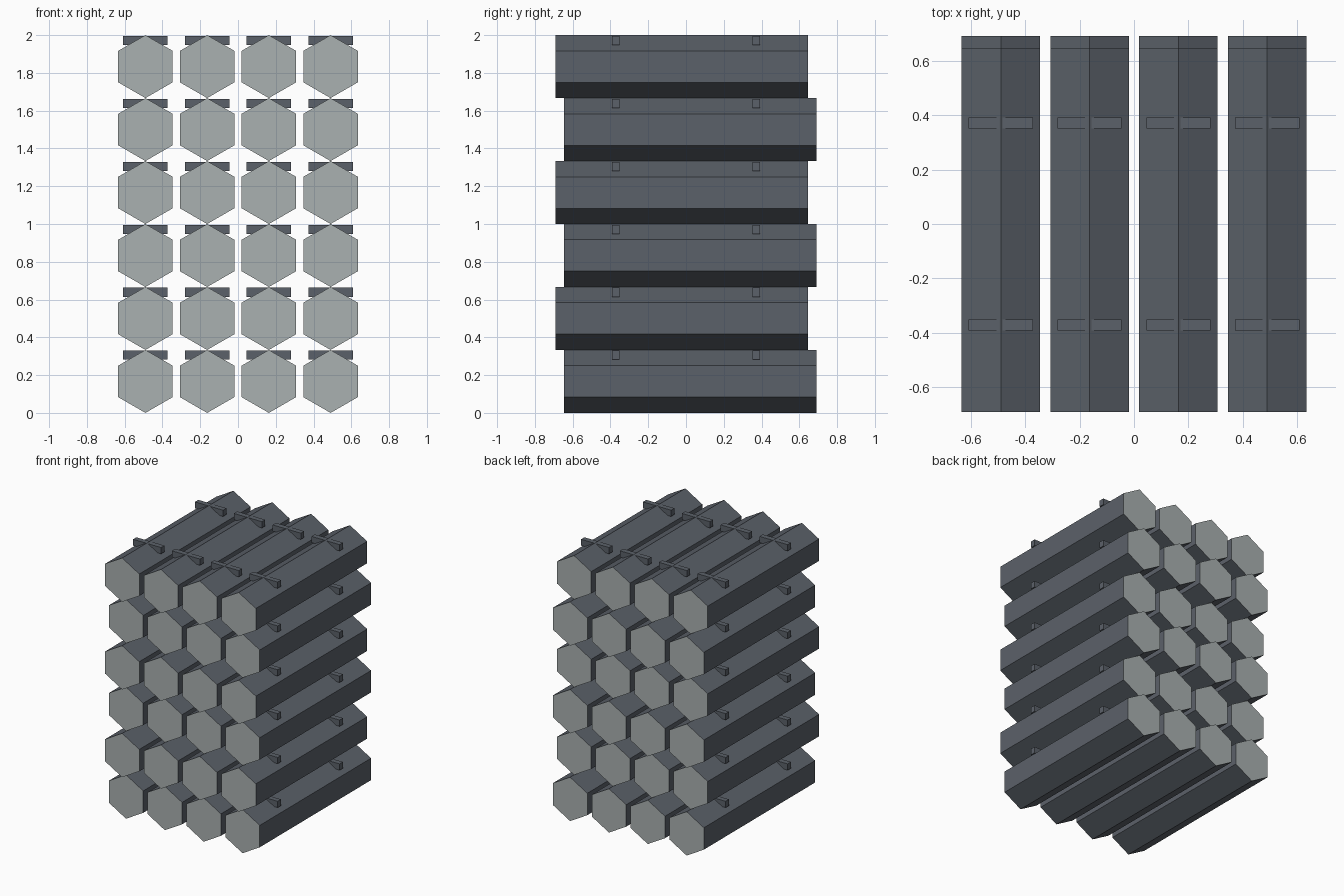
import bpy
import bmesh
from math import sin, cos, pi
from mathutils import Vector

ROWS, COLUMNS = 6, 4
RADIUS = 1 / 6          # point-to-point radius of a hexagonal bar
PITCH = 0.3267          # sideways distance between bars
LENGTH = 1.337
SHIFT = 0.0235          # alternate rows slide forward and back

if "Cube" in bpy.data.objects:
    bpy.data.objects.remove(bpy.data.objects["Cube"], do_unlink=True)


def make_material(name, color):
    mat = bpy.data.materials.new(name)
    mat.use_nodes = True
    mat.diffuse_color = color
    mat.node_tree.nodes["Principled BSDF"].inputs["Base Color"].default_value = color
    return mat


dark_grey = make_material("dark slate grey", (0.105, 0.120, 0.142, 1))
pale_grey = make_material("pale grey", (0.40, 0.44, 0.44, 1))


def finish(bm, name, materials):
    bmesh.ops.recalc_face_normals(bm, faces=bm.faces)
    mesh = bpy.data.meshes.new(name)
    bm.to_mesh(mesh)
    bm.free()
    for mat in materials:
        mesh.materials.append(mat)
    return mesh


# Hexagonal bar lying along y, point up, with pale ends
def hex_bar_mesh():
    bm = bmesh.new()
    ring = [bm.verts.new((RADIUS * sin(i * pi / 3), -LENGTH / 2, RADIUS * cos(i * pi / 3)))
            for i in range(6)]
    cap = bm.faces.new(ring)
    grown = bmesh.ops.extrude_face_region(bm, geom=[cap], use_keep_orig=True)["geom"]
    moved = [v for v in grown if isinstance(v, bmesh.types.BMVert)]
    bmesh.ops.translate(bm, verts=moved, vec=(0, LENGTH, 0))
    bmesh.ops.recalc_face_normals(bm, faces=bm.faces)
    for face in bm.faces:
        face.material_index = 1 if abs(face.normal.y) > 0.9 else 0
    return finish(bm, "hex_bar", [dark_grey, pale_grey])


# Small flat block crossing the top ridge of a bar
def spacer_mesh():
    bm = bmesh.new()
    bmesh.ops.create_cube(bm, size=1)
    bmesh.ops.scale(bm, verts=bm.verts, vec=(0.236, 0.04, 0.048))
    return finish(bm, "spacer", [dark_grey])


def place(name, mesh, location):
    obj = bpy.data.objects.new(name, mesh)
    obj.location = Vector(location)
    bpy.context.collection.objects.link(obj)


bar, spacer = hex_bar_mesh(), spacer_mesh()

# Stack of bars, each with two spacers
for row in range(ROWS):
    z = RADIUS * (2 * row + 1)
    y = SHIFT if row % 2 == 0 else -SHIFT
    for col in range(COLUMNS):
        x = (col - (COLUMNS - 1) / 2) * PITCH
        place(f"hex_bar_{row + 1}_{col + 1}", bar, (x, y, z))
        for side, sy in (("front", -0.372), ("back", 0.372)):
            place(f"{side}_spacer_{row + 1}_{col + 1}", spacer, (x, sy, z + RADIUS - 0.028))
